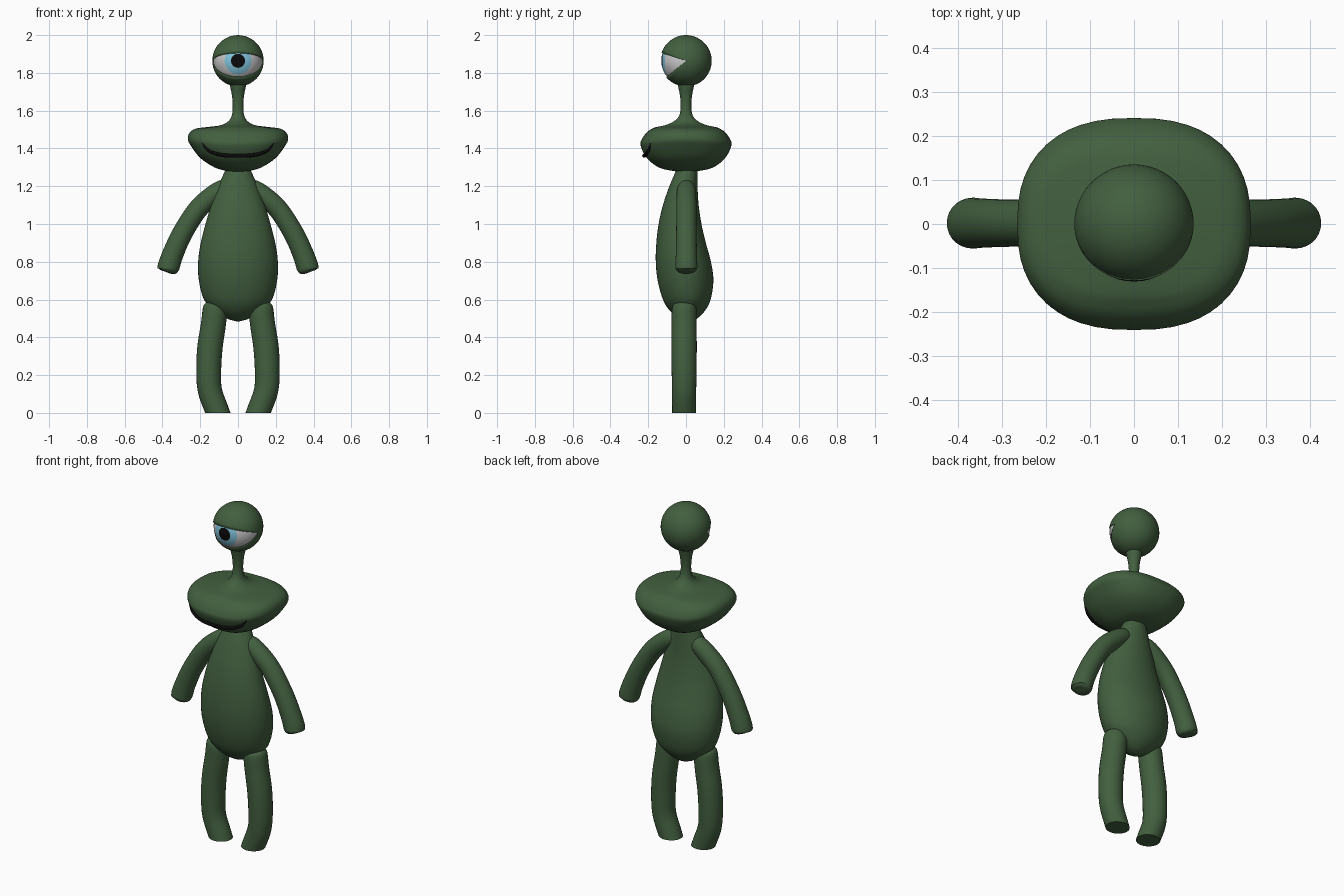
import bpy, bmesh
from math import sin, cos, pi, radians, copysign
from mathutils import Vector

if "Cube" in bpy.data.objects:
    bpy.data.objects.remove(bpy.data.objects["Cube"])


def material(name, rgb):
    m = bpy.data.materials.new(name)
    m.diffuse_color = (*rgb, 1)
    m.use_nodes = True
    m.node_tree.nodes["Principled BSDF"].inputs["Base Color"].default_value = m.diffuse_color
    return m


GREEN = material("green_skin", (0.055, 0.115, 0.05))
BLACK = material("black", (0.003, 0.003, 0.003))
WHITE = material("eye_white", (0.8, 0.8, 0.8))
BLUE = material("iris_blue", (0.22, 0.55, 0.72))


def finish(bm, name, *mats):
    bmesh.ops.recalc_face_normals(bm, faces=bm.faces)
    me = bpy.data.meshes.new(name)
    bm.to_mesh(me)
    bm.free()
    ob = bpy.data.objects.new(name, me)
    bpy.context.collection.objects.link(ob)
    for m in mats:
        me.materials.append(m)
    bpy.ops.object.select_all(action='DESELECT')
    ob.select_set(True)
    bpy.context.view_layer.objects.active = ob
    bpy.ops.object.shade_smooth_by_angle(angle=radians(50))
    return ob


def spline(pts, steps=5):
    """Catmull-Rom through tuples of any length."""
    p = [pts[0]] + list(pts) + [pts[-1]]
    out = []
    for i in range(1, len(p) - 2):
        for s in range(steps):
            t = s / steps
            out.append([0.5 * (2 * b + (c - a) * t + (2 * a - 5 * b + 4 * c - d) * t * t
                               + (3 * b - a - 3 * c + d) * t ** 3)
                        for a, b, c, d in zip(p[i - 1], p[i], p[i + 1], p[i + 2])])
    return out + [list(pts[-1])]


def skin(rings, cap=True):
    bm = bmesh.new()
    loops = [[bm.verts.new(v) for v in r] for r in rings]
    n = len(loops[0])
    for a, b in zip(loops, loops[1:]):
        for i in range(n):
            j = (i + 1) % n
            bm.faces.new((a[i], a[j], b[j], b[i]))
    if cap:
        bm.faces.new(loops[0])
        bm.faces.new(loops[-1])
    return bm


def loft(profile, n=48):
    """Stack superellipse rings: (z, half width, front y, back y, exponent)."""
    rings = []
    for z, rx, yf, yb, e in spline(profile):
        ring = []
        for k in range(n):
            c, s = cos(2 * pi * k / n), sin(2 * pi * k / n)
            x = rx * copysign(abs(c) ** (2 / e), c)
            y = (yf + yb) / 2 + (yb - yf) / 2 * copysign(abs(s) ** (2 / e), s)
            ring.append((x, y, z))
        rings.append(ring)
    return skin(rings)


def tube(path, n=28):
    """Round tube along (x, y, z, radius) points."""
    pts = spline(path)
    rings = []
    for i, q in enumerate(pts):
        a, b = pts[max(i - 1, 0)], pts[min(i + 1, len(pts) - 1)]
        t = (Vector(b[:3]) - Vector(a[:3])).normalized()
        side = t.cross(Vector((0, 1, 0))).normalized()
        up = side.cross(t)
        rings.append([Vector(q[:3]) + q[3] * (cos(2 * pi * k / n) * up + sin(2 * pi * k / n) * side)
                      for k in range(n)])
    return skin(rings)


# Wide head flowing into the eye stalk
head = [(1.275, .01, .01, 2), (1.281, .06, .07, 2.2), (1.30, .125, .145, 2.4),
        (1.35, .20, .208, 2.5), (1.415, .25, .24, 2.5), (1.45, .266, .233, 2.5),
        (1.485, .255, .208, 2.5), (1.505, .222, .178, 2.4), (1.513, .165, .158, 2.2),
        (1.522, .095, .115, 2), (1.54, .056, .07, 2), (1.57, .034, .038, 2),
        (1.62, .028, .028, 2), (1.68, .032, .032, 2), (1.73, .042, .042, 2), (1.76, .045, .045, 2)]
finish(loft([(z, rx, -ry, ry, e) for z, rx, ry, e in head]), "head_and_stalk", GREEN)

# Pear-shaped body with a belly in front and a low rump behind
body = [(.485, .01, .005, .025, 2), (.50, .06, -.035, .06, 2), (.54, .125, -.085, .10, 2),
        (.60, .18, -.122, .13, 2), (.70, .207, -.15, .145, 2), (.80, .211, -.16, .132, 2),
        (.90, .197, -.157, .105, 2), (1.0, .172, -.145, .082, 2), (1.1, .142, -.122, .067, 2),
        (1.2, .105, -.088, .061, 2), (1.30, .06, -.045, .06, 2)]
finish(loft(body), "body", GREEN)

# Arms and legs, one per side
arm = [(.055, 1.205, .01), (.06, 1.2, .03), (.078, 1.19, .046), (.135, 1.15, .052),
       (.215, 1.075, .053), (.295, .95, .054), (.345, .84, .056), (.367, .775, .058),
       (.37, .758, .054), (.373, .746, .038), (.374, .743, .005)]
leg = [(.118, .588, .02), (.119, .58, .048), (.121, .555, .064), (.13, .47, .066),
       (.148, .35, .067), (.155, .23, .066), (.149, .12, .064), (.112, .015, .063), (.085, -.06, .063)]
for side, label in ((1, "left"), (-1, "right")):
    finish(tube([(side * x, 0.002, z, r) for x, z, r in arm]), label + "_arm", GREEN)
    bm = tube([(side * x, -.01, z, r) for x, z, r in leg])
    cut = bmesh.ops.bisect_plane(bm, geom=bm.verts[:] + bm.edges[:] + bm.faces[:],
                                 plane_co=(0, 0, 0), plane_no=(0, 0, -1), clear_outer=True)
    rim = [e for e in cut["geom_cut"] if isinstance(e, bmesh.types.BMEdge)]
    bmesh.ops.edgeloop_fill(bm, edges=rim)
    finish(bm, label + "_leg", GREEN)

# Thin tapered smile
half = [(.19, -.187, 1.428, .002), (.155, -.199, 1.388, .008), (.09, -.214, 1.366, .01)]
smile = [(-x, y, z, r) for x, y, z, r in half] + [(0, -.222, 1.361, .01)] + half[::-1]
finish(tube(smile, 12), "mouth", BLACK)

# Eyeball, with iris and pupil as rings about the forward pole
EYE = Vector((0, 0, 1.864))
bm = bmesh.new()
bmesh.ops.create_uvsphere(bm, u_segments=40, v_segments=22, radius=.131)
for f in bm.faces:
    angle = f.calc_center_median().angle(Vector((0, 0, 1)))
    f.material_index = 2 if angle < radians(16.4) else 1 if angle < radians(32.7) else 0
for v in bm.verts:
    x, y, z = v.co
    v.co = EYE + Vector((x, -z, y))
finish(bm, "eyeball", WHITE, BLUE, BLACK)

# Eyelids: a spherical shell wrapped about the x axis, open at the front
bm = bmesh.new()
R, NU, NV = .136, 24, 40
grid = []
for j in range(NV + 1):
    a = radians(18 + (320 - 18) * j / NV)
    row = []
    for i in range(NU + 1):
        t = pi * i / NU
        row.append(bm.verts.new(EYE + R * Vector((cos(t), -sin(t) * cos(a), sin(t) * sin(a)))))
    grid.append(row)
for a, b in zip(grid, grid[1:]):
    for i in range(NU):
        bm.faces.new((a[i], a[i + 1], b[i + 1], b[i]))
bmesh.ops.remove_doubles(bm, verts=bm.verts, dist=1e-5)
lids = finish(bm, "eyelids", GREEN)
shell = lids.modifiers.new("thickness", 'SOLIDIFY')
shell.thickness = .005
shell.offset = -1
